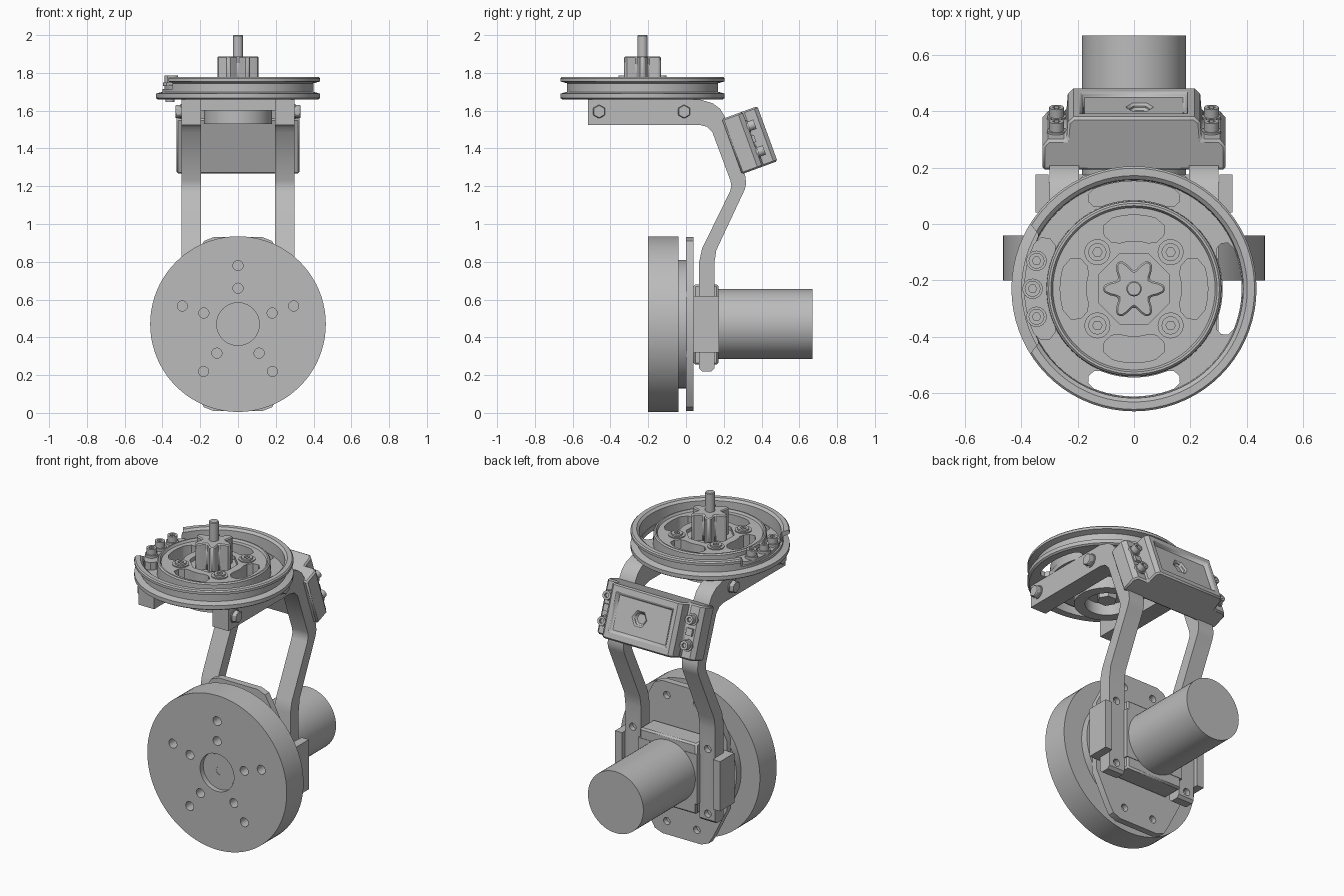
import bpy, bmesh, math
from math import cos, sin, pi, radians
from mathutils import Matrix

cube = bpy.data.objects.get("Cube")
if cube:
    bpy.data.objects.remove(cube, do_unlink=True)

grey = bpy.data.materials.new("plain grey")
grey.use_nodes = True
GREY = (0.5, 0.5, 0.5, 1)
grey.diffuse_color = GREY
grey.node_tree.nodes["Principled BSDF"].inputs["Base Color"].default_value = GREY

WHEEL_Z = 0.47
PULLEY_Y = -0.23
parts = []


def finish(name, bm):
    bmesh.ops.recalc_face_normals(bm, faces=bm.faces)
    mesh = bpy.data.meshes.new(name)
    bm.to_mesh(mesh)
    bm.free()
    mesh.materials.append(grey)
    obj = bpy.data.objects.new(name, mesh)
    bpy.context.collection.objects.link(obj)
    parts.append(obj)
    return obj


def prism(name, pts, d0, d1, axis="z", bevel=0):
    """Extrude a flat outline from d0 to d1 along an axis."""
    place = {"x": lambda a, b, d: (d, a, b),
             "y": lambda a, b, d: (a, d, b),
             "z": lambda a, b, d: (a, b, d)}[axis]
    bm = bmesh.new()
    low = [bm.verts.new(place(a, b, d0)) for a, b in pts]
    high = [bm.verts.new(place(a, b, d1)) for a, b in pts]
    bm.faces.new(low)
    bm.faces.new(high)
    for i in range(len(pts)):
        j = (i + 1) % len(pts)
        bm.faces.new((low[i], low[j], high[j], high[i]))
    obj = finish(name, bm)
    if bevel:
        mod = obj.modifiers.new("soft edges", "BEVEL")
        mod.width, mod.segments = bevel, 1
        mod.limit_method, mod.angle_limit = "ANGLE", radians(40)
    return obj


def ring_pts(a, b, r, n=32, turn=0.0):
    return [(a + r * cos(turn + 2 * pi * i / n), b + r * sin(turn + 2 * pi * i / n))
            for i in range(n)]


def rect(a0, a1, b0, b1):
    return [(a0, b0), (a1, b0), (a1, b1), (a0, b1)]


def disc(name, a, b, r, d0, d1, axis="z", n=32, turn=0.0, bevel=0):
    return prism(name, ring_pts(a, b, r, n, turn), d0, d1, axis, bevel)


def arc_slot(name, r0, r1, angle, half, z0, z1):
    """Curved slot with round ends, about the pulley centre."""
    mid, w, n = (r0 + r1) / 2, (r1 - r0) / 2, 12
    a0, a1 = radians(angle - half), radians(angle + half)
    polar = [(r1, a0 + (a1 - a0) * i / n) for i in range(n + 1)]
    polar += [(mid + w * cos(t), a1 + w * sin(t) / mid) for t in (pi / 4, pi / 2, 3 * pi / 4)]
    polar += [(r0, a1 - (a1 - a0) * i / n) for i in range(n + 1)]
    polar += [(mid - w * cos(t), a0 - w * sin(t) / mid) for t in (pi / 4, pi / 2, 3 * pi / 4)]
    return prism(name, [(r * cos(a), PULLEY_Y + r * sin(a)) for r, a in polar], z0, z1)


def cut(obj, cutters):
    for c in cutters:
        mod = obj.modifiers.new("cut", "BOOLEAN")
        mod.operation, mod.solver, mod.object = "DIFFERENCE", "EXACT", c
        bpy.context.view_layer.objects.active = obj
        bpy.ops.object.modifier_apply(modifier=mod.name)
        parts.remove(c)
        bpy.data.objects.remove(c, do_unlink=True)


def lathe(name, profile, y, n=72):
    bm = bmesh.new()
    rings = [[bm.verts.new((px, py, z)) for px, py in ring_pts(0, y, r, n)] for r, z in profile]
    for lo, hi in zip(rings, rings[1:]):
        for i in range(n):
            j = (i + 1) % n
            bm.faces.new((lo[i], lo[j], hi[j], hi[i]))
    bm.faces.new(rings[0])
    bm.faces.new(rings[-1])
    return finish(name, bm)


# Front wheel with two circles of five holes and a recessed centre
wheel = disc("front_wheel", 0, WHEEL_Z, 0.465, -0.2, -0.04, "y", 80)
holes = [disc("hole", r * cos(a), WHEEL_Z + r * sin(a), 0.027, -0.3, -0.1, "y", 16)
         for r in (0.19, 0.31) for a in [pi / 2 + 2 * pi * i / 5 for i in range(5)]]
cut(wheel, holes + [disc("recess", 0, WHEEL_Z, 0.113, -0.3, -0.17, "y", 40)])
hub = disc("wheel_hub", 0, WHEEL_Z, 0.1, -0.172, -0.16, "y", 40)
cut(hub, [disc("hole", 0, WHEEL_Z, 0.025, -0.3, -0.165, "y", 16)])
disc("wheel_spacer", 0, WHEEL_Z, 0.34, -0.045, 0.005, "y", 64)

# Mounting plate with four holes
half = [(0.13, 0.46), (0.18, 0.44), (0.21, 0.39), (0.30, 0.21)]
right = half + [(x, -z) for x, z in reversed(half)]
outline = right + [(-x, z) for x, z in reversed(right)]
plate = prism("mounting_plate", [(x, WHEEL_Z + z) for x, z in outline], 0, 0.04, "y")
cut(plate, [disc("hole", sx * 0.1, WHEEL_Z + sz * 0.38, 0.022, 0.01, 0.1, "y", 16)
            for sx in (1, -1) for sz in (1, -1)])

# Motor and its clamp block
disc("motor", 0, WHEEL_Z, 0.185, 0.1, 0.67, "y", 64)
prism("motor_block_centre", rect(-0.19, 0.19, 0.255, 0.68), 0.04, 0.172, "y", 0.01)
block = prism("motor_block", rect(-0.35, 0.35, 0.32, 0.62), 0.04, 0.175, "y")
cut(block, [prism("arm_slot", rect(s * 0.25 - 0.053, s * 0.25 + 0.053, 0.2, 0.7),
                  0.148, 0.2, "y") for s in (1, -1)])

# Bent side arms with bolts
arm_outline = [(0.07, 0.235), (0.085, 0.22), (0.135, 0.22), (0.15, 0.235), (0.15, 0.79),
               (0.16, 0.86), (0.31, 1.18), (0.318, 1.21), (0.315, 1.25), (0.235, 1.48),
               (0.205, 1.57), (0.18, 1.61), (0.14, 1.64), (0.07, 1.66), (-0.52, 1.66),
               (-0.52, 1.525), (0.07, 1.525), (0.11, 1.515), (0.14, 1.485),
               (0.235, 1.23), (0.24, 1.2), (0.232, 1.17), (0.085, 0.87), (0.07, 0.8)]
for s, side in ((1, "left"), (-1, "right")):
    arm = prism(side + "_arm", arm_outline, s * 0.195, s * 0.3, "x")
    cut(arm, [disc("hole", s * 0.25, z, 0.022, 0.12, 0.3, "y", 16) for z in (0.27, 0.66)])
    for y in (-0.46, -0.01):
        disc(side + "_arm_washer", y, 1.595, 0.04, s * 0.295, s * 0.305, "x", 24)
        disc(side + "_arm_bolt", y, 1.595, 0.037, s * 0.3, s * 0.33, "x", 6, pi / 6, 0.004)

# Cross plate below the pulley, with a round collar and nut
prism("cross_plate", rect(-0.2, 0.2, -0.46, 0.0), 1.60, 1.66)
collar = disc("collar", 0, PULLEY_Y, 0.18, 1.53, 1.61, "z", 40)
cut(collar, [disc("bore", 0, PULLEY_Y, 0.12, 1.4, 1.6, "z", 40)])
disc("collar_nut", 0, PULLEY_Y, 0.055, 1.55, 1.61, "z", 6)

# Grooved pulley with slots, pockets and a notch for the cable clamp
pulley = lathe("pulley", [
    (0.425, 1.66), (0.435, 1.667), (0.435, 1.69), (0.40, 1.70), (0.40, 1.745),
    (0.435, 1.755), (0.435, 1.77), (0.428, 1.777), (0.402, 1.777), (0.388, 1.765),
    (0.385, 1.69), (0.312, 1.69), (0.31, 1.758), (0.303, 1.765), (0.295, 1.765),
    (0.288, 1.752)], PULLEY_Y)
cut(pulley, [arc_slot("slot", 0.315, 0.382, a, 22, 1.6, 1.72) for a in (0, 90, 270)]
    + [arc_slot("pocket", 0.17, 0.262, a, 17, 1.675, 1.9) for a in (0, 90, 180, 270)]
    + [arc_slot("notch", 0.375, 0.5, 180, 24, 1.715, 1.9),
       disc("octagon", 0, PULLEY_Y, 0.135, 1.73, 1.9, "z", 8, pi / 8)])
arc_slot("cable_clamp", 0.305, 0.39, 180, 24, 1.68, 1.735)
for a in (-16, 0, 16):
    x, y = -0.36 * cos(radians(a)), PULLEY_Y + 0.36 * sin(radians(a))
    disc("clamp_screw_base", x, y, 0.036, 1.73, 1.75, "z", 24)
    screw = disc("clamp_screw", x, y, 0.028, 1.74, 1.785, "z", 20)
    cut(screw, [disc("socket", x, y, 0.015, 1.77, 1.9, "z", 6)])
disc("clamp_pin", -0.36, PULLEY_Y, 0.025, 1.645, 1.67, "z", 16)
for sx in (1, -1):
    for sy in (1, -1):
        x, y = sx * 0.13, PULLEY_Y + sy * 0.13
        disc("pulley_screw_seat", x, y, 0.046, 1.74, 1.758, "z", 24)
        screw = disc("pulley_screw", x, y, 0.032, 1.75, 1.768, "z", 24)
        cut(screw, [disc("socket", x, y, 0.017, 1.757, 1.9, "z", 6)])

# Star knob and shaft
star = []
for i in range(48):
    a = 2 * pi * i / 48
    r = 0.088 + 0.024 * cos(6 * a)
    star.append((r * cos(a), PULLEY_Y + r * sin(a)))
prism("star_knob", star, 1.72, 1.887, "z", 0.006)
disc("shaft", 0, PULLEY_Y, 0.027, 1.85, 2.0, "z", 24, 0, 0.004)

# Tilted rear housing, built upright and then turned into place
first = len(parts)
side = [(0.325, -0.1), (0.325, -0.01), (0.305, 0.015), (0.24, 0.015), (0.235, 0.08), (0.215, 0.1)]
outline = side + [(-x, y) for x, y in reversed(side)]
housing = prism("rear_housing", outline, -0.155, 0.155)
cut(housing, [prism("panel", rect(-0.185, 0.185, -0.105, 0.105), 0.083, 0.2, "y"),
              disc("hex", 0.02, 0, 0.04, 0.06, 0.2, "y", 6)])
mod = housing.modifiers.new("soft edges", "BEVEL")
mod.width, mod.segments, mod.limit_method, mod.angle_limit = 0.012, 1, "ANGLE", radians(60)
for s in (1, -1):
    prism("housing_rib", rect(s * 0.275 - 0.02, s * 0.275 + 0.02, -0.02, 0.02), 0.01, 0.03, "y")
    for z in (-0.075, 0.07):
        disc("housing_washer", s * 0.275, z, 0.034, 0.01, 0.022, "y", 20)
        screw = disc("housing_screw", s * 0.275, z, 0.026, 0.015, 0.055, "y", 20)
        cut(screw, [disc("socket", s * 0.275, z, 0.014, 0.04, 0.2, "y", 6)])
turn = Matrix.Translation((0, 0.337, 1.444)) @ Matrix.Rotation(radians(20), 4, "X")
for obj in parts[first:]:
    obj.data.transform(turn)

# Smooth round surfaces, keep hard edges
bpy.ops.object.select_all(action="DESELECT")
for obj in parts:
    obj.select_set(True)
bpy.context.view_layer.objects.active = parts[0]
bpy.ops.object.shade_smooth_by_angle(angle=radians(30))
